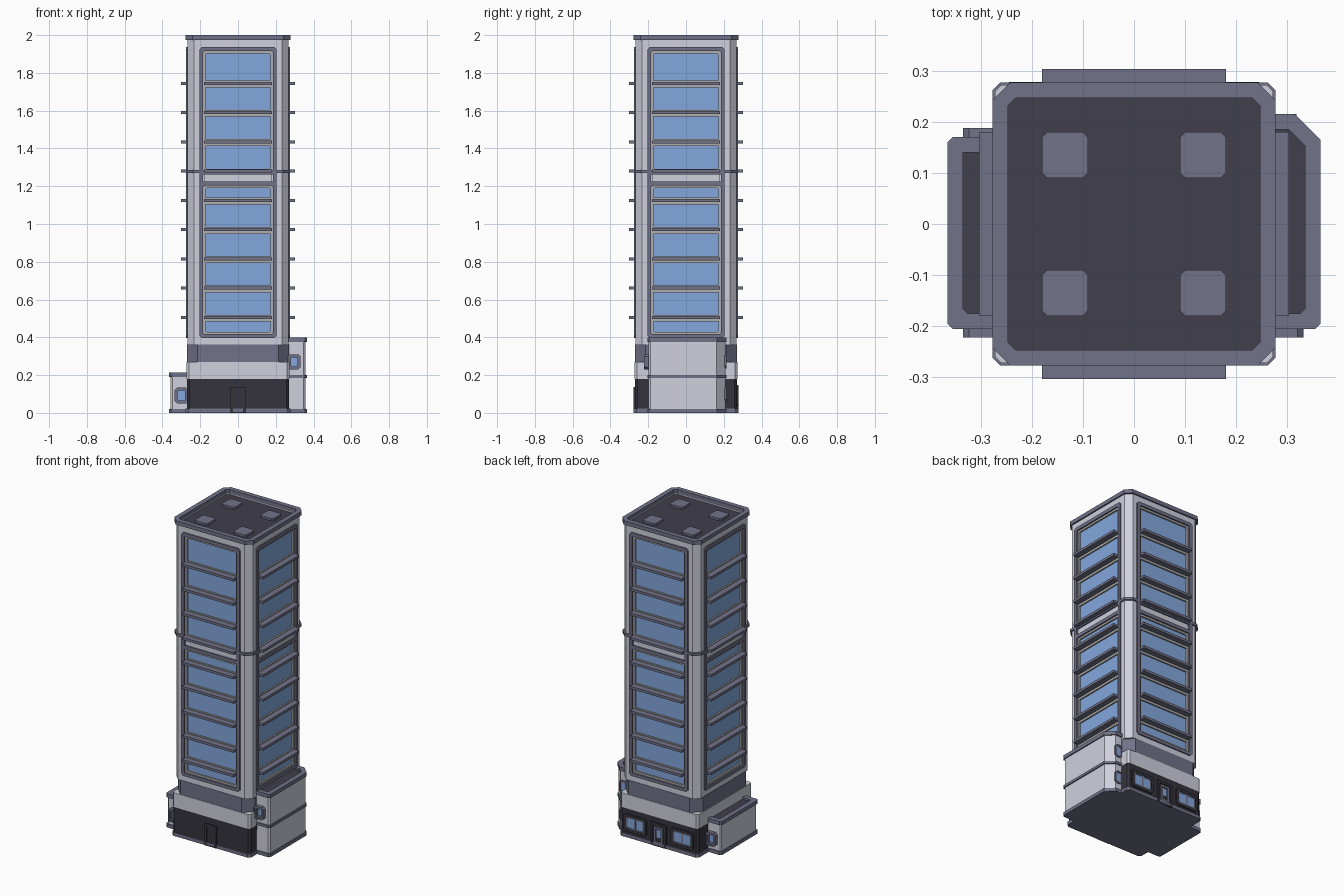
import bpy, bmesh, math
from mathutils import Matrix

if "Cube" in bpy.data.objects:
    bpy.data.objects.remove(bpy.data.objects["Cube"])


def material(name, rgb):
    m = bpy.data.materials.new(name)
    m.diffuse_color = (*rgb, 1)
    m.use_nodes = True
    m.node_tree.nodes["Principled BSDF"].inputs["Base Color"].default_value = m.diffuse_color
    return m


LIGHT = material("pale_wall", (0.63, 0.63, 0.73))
SLATE = material("slate_trim", (0.165, 0.168, 0.25))
DARK = material("dark_base", (0.036, 0.034, 0.047))
ROOF = material("dark_roof", (0.051, 0.049, 0.072))
GLASS = material("blue_glass", (0.225, 0.39, 0.72))
GREY = material("grey_window_trim", (0.43, 0.43, 0.43))


def chamfer(x0, x1, y0, y1, c):
    """Rectangle with cut corners."""
    return [(x0 + c, y0), (x1 - c, y0), (x1, y0 + c), (x1, y1 - c),
            (x1 - c, y1), (x0 + c, y1), (x0, y1 - c), (x0, y0 + c)]


def rect(x0, x1, y0, y1):
    return [(x0, y0), (x1, y0), (x1, y1), (x0, y1)]


def extrude(name, outer, h0, h1, mat, inner=None, mtx=None):
    """Extrude an outline, or a ring between two outlines of equal count."""
    bm = bmesh.new()
    n = len(outer)
    loop = lambda pts, h: [bm.verts.new((x, y, h)) for x, y in pts]
    a, b = loop(outer, h0), loop(outer, h1)
    if inner:
        c, d = loop(inner, h0), loop(inner, h1)
    for i in range(n):
        j = (i + 1) % n
        bm.faces.new((a[i], a[j], b[j], b[i]))
        if inner:
            bm.faces.new((c[j], c[i], d[i], d[j]))
            bm.faces.new((b[i], b[j], d[j], d[i]))
            bm.faces.new((a[j], a[i], c[i], c[j]))
    if not inner:
        bm.faces.new(b)
        bm.faces.new(a[::-1])
    bmesh.ops.recalc_face_normals(bm, faces=bm.faces)
    me = bpy.data.meshes.new(name)
    me.materials.append(mat)
    if mtx:
        bm.transform(mtx)
    bm.to_mesh(me)
    bm.free()
    ob = bpy.data.objects.new(name, me)
    bpy.context.collection.objects.link(ob)
    return ob


def wall(side):
    """Matrix taking (across, up, outward) to side 0 front, 1 right, 2 back, 3 left."""
    return Matrix.Rotation(side * math.pi / 2, 4, 'Z') @ Matrix.Rotation(math.pi / 2, 4, 'X')


def oct_sq(r, c):
    return chamfer(-r, r, -r, r, c)


# Tower base, stacked bands
extrude("base_plinth", oct_sq(0.277, 0.015), 0, 0.022, SLATE)
extrude("base_dark_storey", oct_sq(0.27, 0.012), 0.022, 0.18, DARK)
extrude("base_pale_band", oct_sq(0.272, 0.012), 0.18, 0.27, LIGHT)
extrude("base_slate_band", oct_sq(0.27, 0.055), 0.27, 0.362, SLATE)

# Tower core, roof and middle band
extrude("tower_core", rect(-0.25, 0.25, -0.25, 0.25), 0.36, 1.96, LIGHT)
extrude("roof_deck", oct_sq(0.255, 0.02), 1.96, 1.968, ROOF)
extrude("roof_rim", oct_sq(0.277, 0.035), 1.975, 2.0, SLATE, oct_sq(0.247, 0.016))
extrude("roof_rim_wall", oct_sq(0.268, 0.035), 1.94, 1.976, LIGHT, oct_sq(0.248, 0.016))
extrude("middle_band", oct_sq(0.2765, 0.036), 1.27, 1.287, SLATE)
for sx in (-1, 1):
    for sy in (-1, 1):
        x, y = 0.135 * sx, 0.135 * sy
        extrude("roof_pad", chamfer(x - 0.045, x + 0.045, y - 0.045, y + 0.045, 0.01),
                1.968, 1.982, SLATE)

# Four identical tower faces
ledges = [0.505 + 0.155 * i for i in range(9)]
for s in range(4):
    m = wall(s)
    rot = Matrix.Rotation(s * math.pi / 2, 4, 'Z')
    extrude("corner_column", [(0.2, -0.268), (0.233, -0.268), (0.268, -0.233),
                              (0.268, -0.2), (0.2, -0.2)], 0.36, 1.955, LIGHT, mtx=rot)
    extrude("lower_spandrel", rect(-0.2, 0.2, 0.36, 0.41), 0.24, 0.268, LIGHT, mtx=m)
    extrude("upper_spandrel", rect(-0.2, 0.2, 1.92, 1.975), 0.248, 0.268, LIGHT, mtx=m)
    extrude("middle_panel", rect(-0.18, 0.18, 1.222, 1.272), 0.24, 0.268, LIGHT, mtx=m)
    for part, z0, z1 in (("lower", 0.397, 1.225), ("upper", 1.262, 1.937)):
        bot = z0 + (0.02 if part == "lower" else 0.018)
        top = z1 - 0.022
        extrude(part + "_window_frame", chamfer(-0.205, 0.205, z0, z1, 0.012), 0.25, 0.276,
                SLATE, chamfer(-0.184, 0.184, bot, top, 0.006), m)
        extrude(part + "_window_trim", chamfer(-0.185, 0.185, bot - 0.001, top + 0.001, 0.006),
                0.25, 0.267, GREY, chamfer(-0.172, 0.172, bot + 0.012, top - 0.012, 0.006), m)
        extrude(part + "_window_glass", rect(-0.18, 0.18, bot, top), 0.249, 0.257, GLASS, mtx=m)
    for x in (-0.205, 0.184):
        extrude("frame_side_link", rect(x, x + 0.021, 1.2, 1.3), 0.25, 0.276, SLATE, mtx=m)
    for z in ledges:
        extrude("sun_ledge", rect(-0.18, 0.18, z - 0.008, z + 0.008), 0.25, 0.303, SLATE, mtx=m)
        if abs(z - 1.28) > 0.05:
            extrude("window_mullion", rect(-0.18, 0.18, z - 0.022, z + 0.014),
                    0.25, 0.266, GREY, mtx=m)


def window(name, side, u, z, w, h, d0, d1, outer, edge, panes=1):
    """Framed window on a wall: outer frame, inner trim, glass and divider."""
    m = wall(side)
    box = lambda k, c: chamfer(u - w / 2 + k, u + w / 2 - k, z - h / 2 + k, z + h / 2 - k, c)
    extrude(name + "_frame", box(0, 0.012), d0 - 0.005, d1, outer, box(edge, 0.006), m)
    extrude(name + "_trim", box(edge - 0.001, 0.006), d0 - 0.005, d1 - 0.003, SLATE,
            box(edge + 0.008, 0.004), m)
    extrude(name + "_glass", box(edge, 0.004), d0 - 0.005, d0 + 0.003, GLASS, mtx=m)
    if panes == 2:
        extrude(name + "_divider", rect(u - 0.005, u + 0.005, z - h / 2 + edge, z + h / 2 - edge),
                d0, d1 - 0.003, SLATE, mtx=m)


# Back windows
for u in (-0.165, 0.165):
    window("back_window", 2, u, 0.092, 0.16, 0.112, 0.27, 0.278, DARK, 0.018, 2)

# Front and back doors
for s, hw, top in ((0, 0.042, 0.138), (2, 0.055, 0.145)):
    m = wall(s)
    extrude("door_surround", rect(-hw, hw, 0.0, top), 0.265, 0.279, DARK,
            rect(-hw + 0.015, hw - 0.015, 0.004, top - 0.016), m)
    extrude("door_leaf", rect(-hw + 0.014, hw - 0.014, 0.004, top - 0.015), 0.265, 0.273, DARK, mtx=m)
m = wall(2)
extrude("back_door_trim", rect(-0.03, 0.03, 0.02, 0.122), 0.27, 0.278, SLATE,
        rect(-0.019, 0.019, 0.03, 0.111), m)
extrude("back_door_glass", rect(-0.013, 0.013, 0.055, 0.104), 0.27, 0.275, GLASS, mtx=m)


def annex_outline(x, y0, y1, cut, k):
    """Right-hand side outline, inset by k, with a cut back corner."""
    return [(0.24, y0 + k), (x - 0.01 - k, y0 + k), (x - k, y0 + 0.01 + k),
            (x - k, y1 - cut - k * 0.4), (x - cut - k * 0.4, y1 - k), (0.24, y1 - k)]


def annex(name, y0, y1, cut, height, mids, side):
    pts = lambda k: [(side * x, y) for x, y in annex_outline(0.365, y0, y1, cut, k)]
    extrude(name + "_plinth", pts(0), 0, 0.0215, SLATE)
    extrude(name + "_wall", pts(0.007), 0.02, height - 0.018, LIGHT)
    for z in mids:
        extrude(name + "_band", pts(0), z - 0.008, z + 0.008, SLATE)
    extrude(name + "_roof", pts(0.02), height - 0.019, height - 0.012, ROOF)
    extrude(name + "_roof_rim", pts(0), height - 0.024, height, SLATE, pts(0.03))


# Side annexes: tall on the right, low on the left
annex("right_annex", -0.205, 0.215, 0.05, 0.398, [0.192], 1)
annex("left_annex", -0.205, 0.17, 0.01, 0.213, [], -1)
window("right_annex_front_window", 0, 0.298, 0.27, 0.068, 0.08, 0.199, 0.222, SLATE, 0.008)
window("left_annex_front_window", 0, -0.3, 0.092, 0.07, 0.084, 0.199, 0.222, SLATE, 0.008)
window("left_annex_back_window", 2, 0.3, 0.092, 0.07, 0.084, 0.164, 0.188, SLATE, 0.008)
for z in (0.1, 0.275):
    window("right_annex_back_window", 2, -0.292, z, 0.052, 0.08, 0.208, 0.215, SLATE, 0.006)
